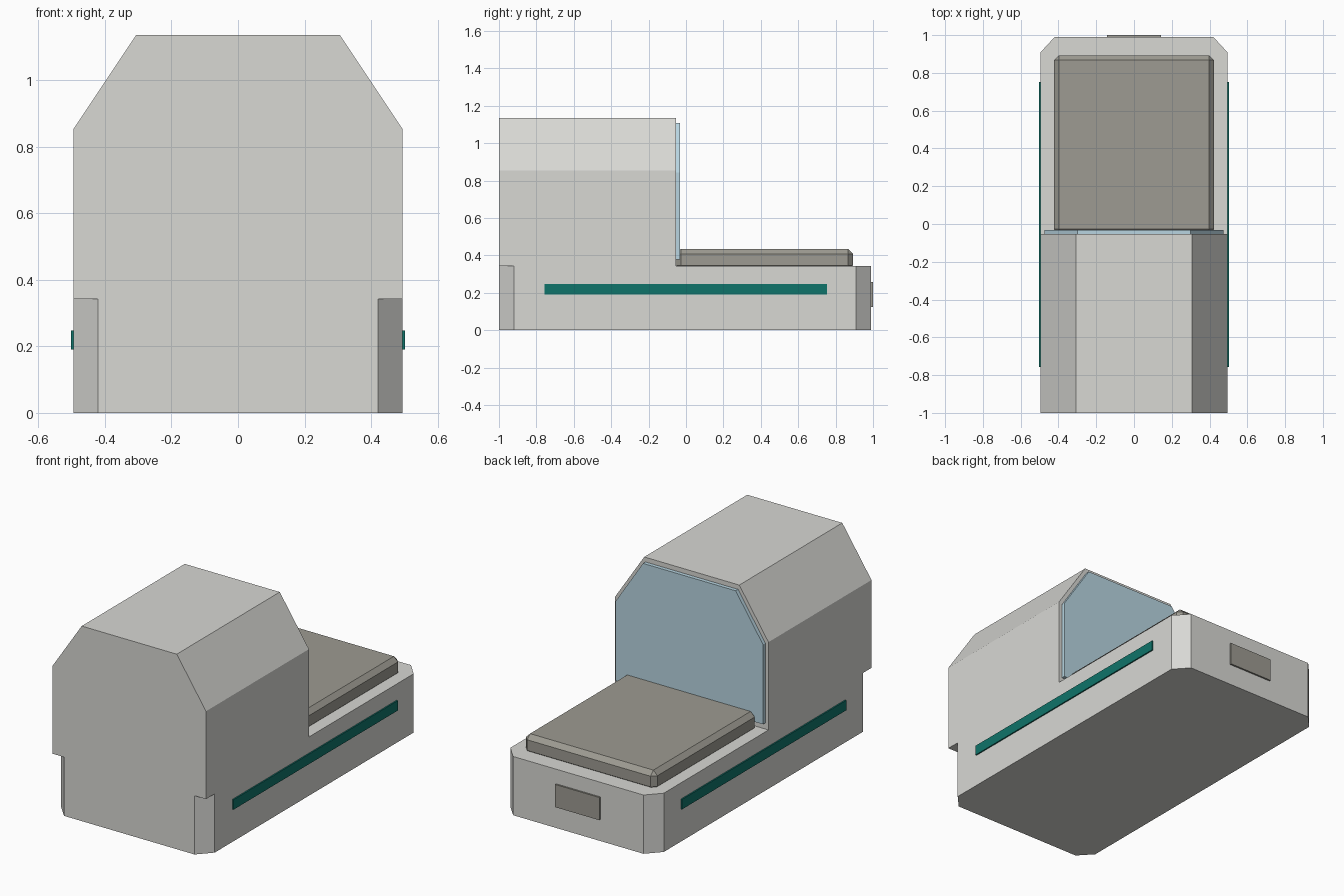
import bpy, bmesh

if "Cube" in bpy.data.objects:
    bpy.data.objects.remove(bpy.data.objects["Cube"])


def material(name, rgb):
    m = bpy.data.materials.new(name)
    m.diffuse_color = (*rgb, 1.0)
    m.use_nodes = True
    m.node_tree.nodes["Principled BSDF"].inputs["Base Color"].default_value = m.diffuse_color
    return m


BODY = material("light grey", (0.686, 0.686, 0.658))
DECK = material("warm grey", (0.337, 0.328, 0.287))
GLASS = material("pale blue glass", (0.479, 0.665, 0.753))
TEAL = material("teal", (0.0048, 0.174, 0.144))


def prism(name, points, axis, lo, hi, mat):
    """Extrude a 2D outline along 'y' (points are x,z) or 'z' (points are x,y)."""
    def place(p, t):
        return (p[0], t, p[1]) if axis == 'y' else (p[0], p[1], t)
    bm = bmesh.new()
    a = [bm.verts.new(place(p, lo)) for p in points]
    b = [bm.verts.new(place(p, hi)) for p in points]
    bm.faces.new(a)
    bm.faces.new(b[::-1])
    n = len(points)
    for i in range(n):
        j = (i + 1) % n
        bm.faces.new((a[i], b[i], b[j], a[j]))
    bmesh.ops.recalc_face_normals(bm, faces=bm.faces)
    mesh = bpy.data.meshes.new(name)
    bm.to_mesh(mesh)
    bm.free()
    mesh.materials.append(mat)
    ob = bpy.data.objects.new(name, mesh)
    bpy.context.collection.objects.link(ob)
    return ob


def box(name, x0, x1, y0, y1, z0, z1, mat):
    return prism(name, [(x0, y0), (x1, y0), (x1, y1), (x0, y1)], 'z', z0, z1, mat)


def mirrored(half):
    return half + [(-x, v) for x, v in reversed(half)]


# Base slab with cut vertical corners
W = 0.494
prism("base", mirrored([(0.42, -1.0), (W, -0.92), (W, 0.91), (0.42, 0.99)]),
      'z', 0.0, 0.342, BODY)

# Tall cabin with sloped shoulders
prism("cabin", mirrored([(W, 0.342), (W, 0.853), (0.306, 1.135)]),
      'y', -1.0, -0.053, BODY)

# Window plate on the cabin's rear face
prism("window", mirrored([(0.474, 0.378), (0.474, 0.842), (0.298, 1.108)]),
      'y', -0.053, -0.031, GLASS)

# Raised bevelled deck
deck = box("deck", -0.423, 0.423, -0.053, 0.893, 0.32, 0.434, DECK)
bev = deck.modifiers.new("edge_bevel", 'BEVEL')
bev.width = 0.026
bev.segments = 1

# Teal side stripes
for side, s in (("left", -1), ("right", 1)):
    x0, x1 = sorted((s * 0.488, s * 0.502))
    box(side + "_stripe", x0, x1, -0.757, 0.753, 0.19, 0.248, TEAL)

# Small rear panel
box("rear_panel", -0.142, 0.142, 0.98, 1.0, 0.125, 0.257, DECK)
